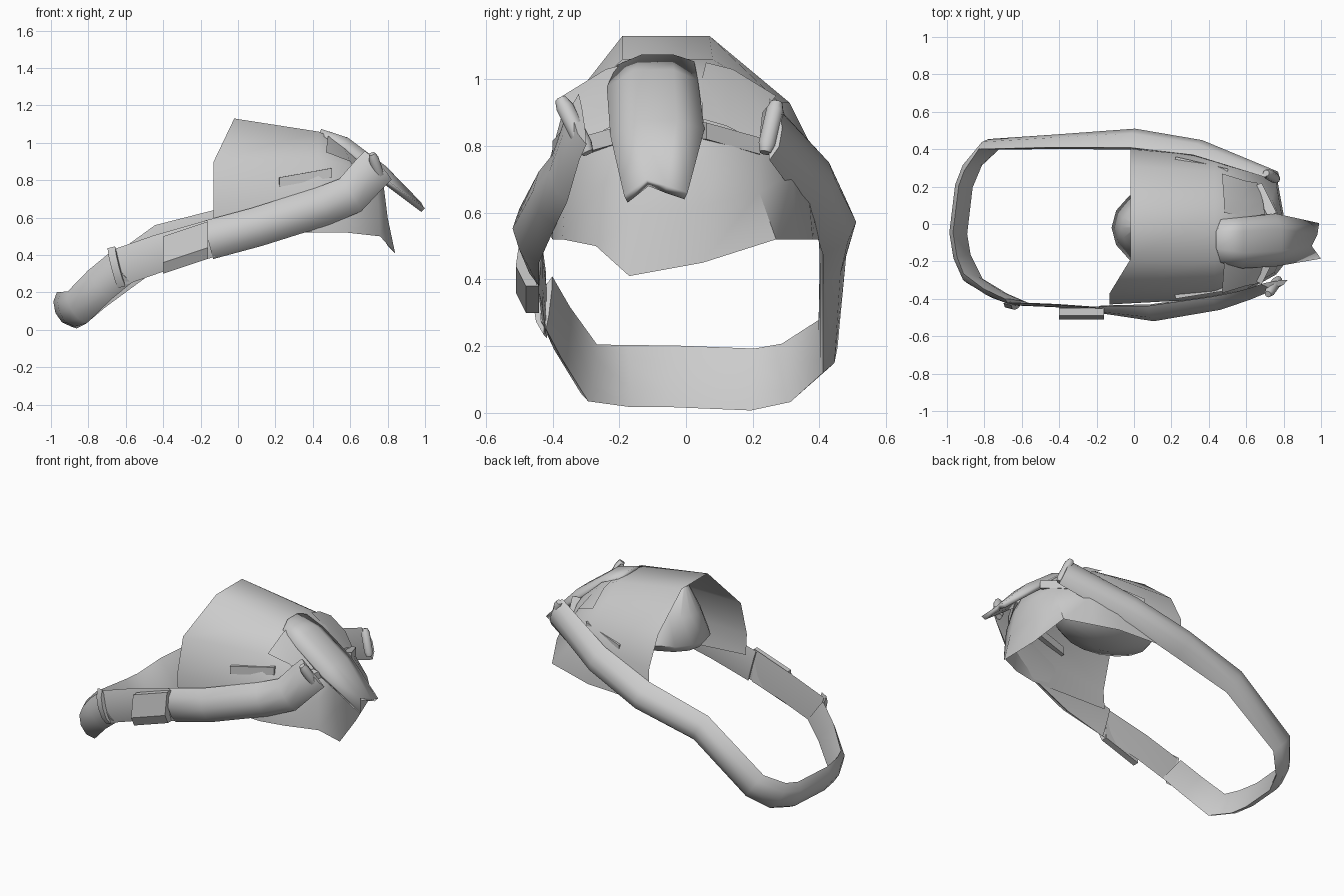
import bpy, bmesh, math
from mathutils import Vector

if "Cube" in bpy.data.objects:
    bpy.data.objects.remove(bpy.data.objects["Cube"])


def finish(name, bm, angle=35):
    bmesh.ops.recalc_face_normals(bm, faces=bm.faces)
    me = bpy.data.meshes.new(name)
    bm.to_mesh(me)
    bm.free()
    ob = bpy.data.objects.new(name, me)
    bpy.context.collection.objects.link(ob)
    bpy.ops.object.select_all(action='DESELECT')
    bpy.context.view_layer.objects.active = ob
    ob.select_set(True)
    bpy.ops.object.shade_smooth_by_angle(angle=math.radians(angle))
    return ob


def loft(name, rings, closed=False, caps=False, fold=False, angle=35):
    """Skin a list of equal-length point rows; fold closes the last row onto itself."""
    bm = bmesh.new()
    rows = [[bm.verts.new(p) for p in r] for r in rings]
    n = len(rows[0])
    for a, b in zip(rows, rows[1:]):
        for i in range(n if closed else n - 1):
            j = (i + 1) % n
            bm.faces.new((a[i], a[j], b[j], b[i]))
    if caps:
        bm.faces.new(rows[0])
        bm.faces.new(rows[-1])
    if fold:
        e = rows[-1]
        for i in range(n // 2 - 1):
            bm.faces.new((e[i], e[i + 1], e[n - 2 - i], e[n - 1 - i]))
    return finish(name, bm, angle)


def band(name, path, width, side=1, up=(-0.38, 0, 0.92)):
    """Strap through (x, y, z, bulge) points, width along the tilted loop normal."""
    pts = [Vector(p[:3]) for p in path]
    up = Vector(up).normalized()
    sec = [(-1, 0), (-.6, .75), (0, 1), (.6, .75), (1, 0), (.5, -.12), (-.5, -.12)]
    rings = []
    for i, p in enumerate(pts):
        t = (pts[min(i + 1, len(pts) - 1)] - pts[max(i - 1, 0)]).normalized()
        out = t.cross(up).normalized() * side * path[i][3]
        w = (up - t * up.dot(t)).normalized() * width
        rings.append([p + w * a + out * b for a, b in sec])
    return loft(name, rings, closed=True, caps=True, angle=50)


def bar(name, a, b, h, d):
    """Slim upright bar from a to b."""
    a, b = Vector(a), Vector(b)
    s = (b - a).cross(Vector((0, 0, 1))).normalized() * d
    u = Vector((0, 0, h))
    return loft(name, [[p - s - u, p + s - u, p + s + u, p - s + u] for p in (a, b)],
                closed=True, caps=True)


# main shell: open at the back and underneath, folded shut at the front
loft("shell", [
    [(-.13, -.42, .55), (-.13, -.43, .68), (-.13, -.37, .9), (-.02, -.19, 1.13),
     (-.02, .07, 1.13), (-.02, .31, .93), (-.02, .40, .75), (-.02, .41, .52)],
    [(.43, -.40, .52), (.43, -.40, .7), (.43, -.34, .92), (.43, -.19, 1.06),
     (.43, .08, 1.06), (.43, .28, .93), (.43, .36, .75), (.43, .38, .52)],
    [(.58, -.37, .52), (.58, -.36, .7), (.58, -.30, .88), (.57, -.17, 1.0),
     (.57, .06, 1.0), (.58, .23, .88), (.58, .32, .72), (.58, .33, .52)],
    [(.76, -.27, .50), (.75, -.26, .68), (.74, -.21, .79), (.73, -.15, .85),
     (.73, .02, .85), (.74, .13, .79), (.76, .22, .66), (.76, .27, .52)],
    [(.84, -.17, .41), (.80, -.16, .6), (.78, -.13, .76), (.76, -.10, .83),
     (.76, -.02, .83), (.78, .03, .76), (.79, .05, .62), (.80, .05, .45)],
], fold=True, angle=50)

# teardrop lining inside the shell, peak at the top edge
loft("inner_lining", [
    [(cx + rx * math.cos(k * math.pi / 8), -.02 + ry * math.sin(k * math.pi / 8), z)
     for k in range(16)]
    for cx, rx, ry, z in ((.03, .03, .03, 1.11), (.11, .18, .14, .95), (.2, .32, .24, .79),
                          (.2, .28, .20, .74), (.2, .10, .08, .69))],
    closed=True, caps=True, angle=60)

# projecting snout plate with a notched tip
snout = loft("snout_plate", [
    [(.46, -.20, 1.03), (.44, -.13, 1.06), (.44, -.04, 1.06), (.46, .02, 1.04)],
    [(.57, -.23, .965), (.58, -.15, 1.015), (.58, -.04, 1.015), (.57, .03, .985)],
    [(.75, -.22, .82), (.78, -.14, .865), (.78, -.03, .865), (.75, .05, .84)],
    [(.99, -.18, .64), (.94, -.115, .69), (.97, -.06, .67), (.98, 0, .65)],
], angle=50)
sol = snout.modifiers.new("thickness", 'SOLIDIFY')
sol.thickness = .03
sol.offset = 0

# raised eye plates, ledges under the eyes and cheek spikes, on both sides
for side, c in ((1, 0), (-1, -.1)):
    def m(x, y, z):
        return (x, c + side * y, z)
    tag = "left" if side > 0 else "right"
    loft(tag + "_eye_plate", [
        [m(.48, .06, 1.05), m(.48, .14, 1.03), m(.47, .27, .95)],
        [m(.56, .05, 1.01), m(.57, .13, .97), m(.60, .23, .90)],
        [m(.70, .05, .88), m(.69, .12, .86), m(.66, .22, .81)]])
    bar(tag + "_eye_ledge", m(.74, .05, .845), m(.66, .21, .80), .025, .025)
    bar(tag + "_cheek_spike", (.22, -.02 + side * .365, .79),
        (.50, -.03 + side * .31, .84), .025, .015)

# long strap around the back and along the left side
band("rear_strap", [
    (-.63, -.41, .33, .03), (-.74, -.36, .24, .04), (-.86, -.28, .12, .05),
    (-.91, -.17, .11, .05), (-.93, -.05, .11, .05), (-.90, .20, .10, .05),
    (-.86, .30, .12, .05), (-.77, .405, .20, .05), (-.40, .41, .47, .07),
    (0, .41, .57, .10), (.35, .37, .69, .08), (.74, .25, .85, .04)], .10, -1)

# right front strap
band("front_strap", [(-.16, -.44, .48, .04), (.10, -.44, .55, .08), (.45, -.39, .66, .07),
                     (.60, -.36, .72, .05), (.70, -.33, .83, .04), (.75, -.31, .88, .03)], .105)

# flat fastening strip, buckle cover and the end rib
band("fastening_strip", [(-.65, -.42, .33, .015), (-.42, -.43, .41, .015),
                         (-.14, -.45, .49, .015)], .10)
loft("buckle_cover", [
    [(x, -.44, z - .12), (x, -.48, z - .12), (x, -.51, z - .06),
     (x, -.49, z + .08), (x, -.45, z + .08)]
    for x, z in ((-.40, .42), (-.16, .50))], closed=True, caps=True)
band("strap_rib", [(-.67, -.42, .33, .03), (-.63, -.43, .34, .03)], .11)

# rolled ends of the straps
for tag, a, b in (("right", (.72, -.37, .93), (.77, -.30, .79)),
                  ("left", (.71, .27, .92), (.76, .24, .79))):
    a, b = Vector(a), Vector(b)
    q = (b - a).to_track_quat('Z', 'Y')
    rings = [[a.lerp(b, t) + q @ Vector((r * math.cos(k * math.pi / 4),
                                        r * math.sin(k * math.pi / 4), 0))
              for k in range(8)] for t, r in ((-.08, .018), (.1, .027), (.9, .027), (1.08, .018))]
    loft(tag + "_strap_end", rings, closed=True, caps=True, angle=50)
